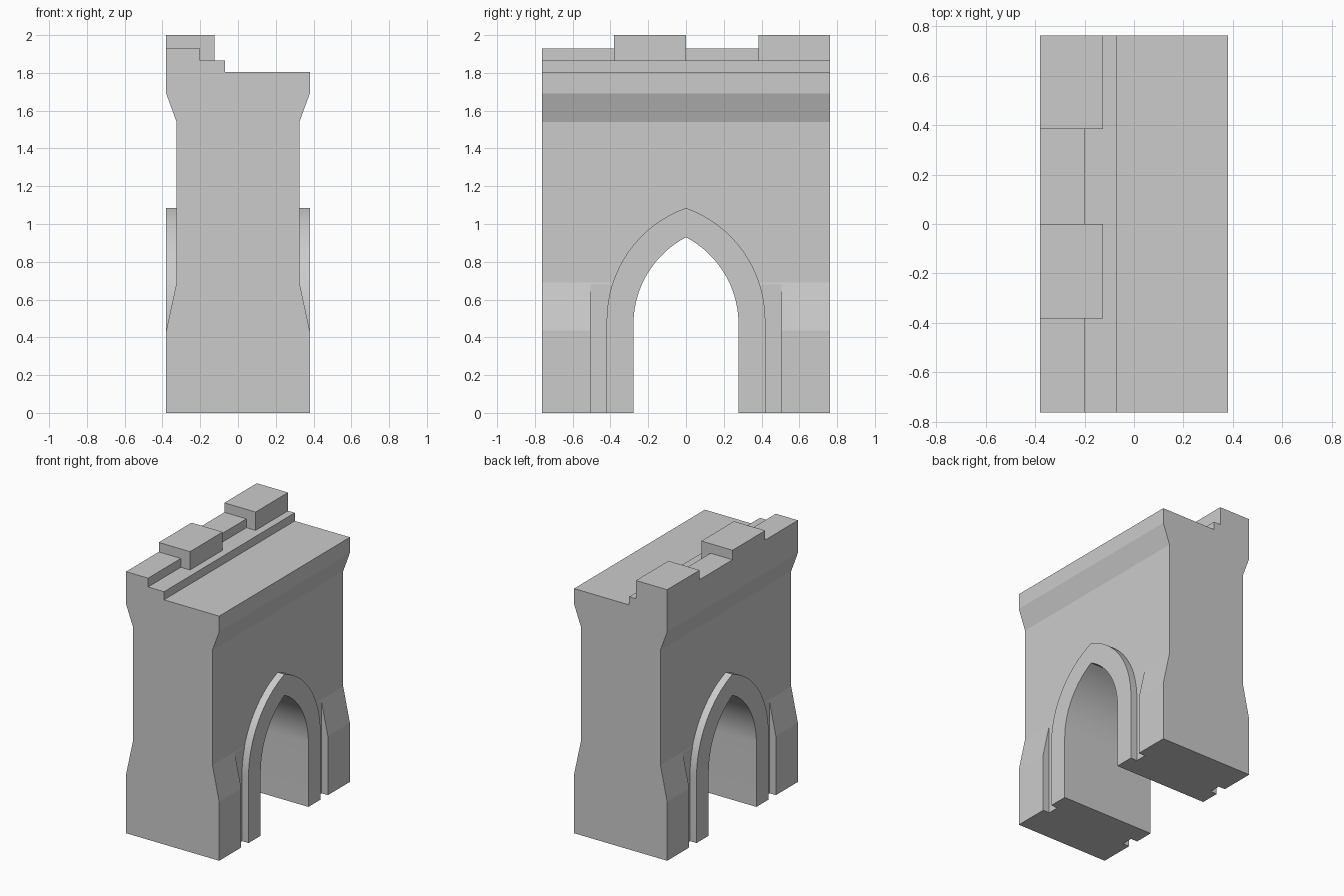
import bpy, bmesh, math
from mathutils import Vector

if "Cube" in bpy.data.objects:
    bpy.data.objects.remove(bpy.data.objects["Cube"])


def prism(name, profile, axis, a, b):
    """Extrude a 2D profile along an axis: 'Y' uses (x, z), 'X' uses (y, z)."""
    bm = bmesh.new()
    if axis == 'Y':
        verts = [bm.verts.new((u, a, v)) for u, v in profile]
        step = Vector((0, b - a, 0))
    else:
        verts = [bm.verts.new((a, u, v)) for u, v in profile]
        step = Vector((b - a, 0, 0))
    face = bm.faces.new(verts)
    ext = bmesh.ops.extrude_face_region(bm, geom=[face], use_keep_orig=True)
    bmesh.ops.translate(bm, vec=step,
                        verts=[g for g in ext['geom'] if isinstance(g, bmesh.types.BMVert)])
    bmesh.ops.recalc_face_normals(bm, faces=bm.faces[:])
    mesh = bpy.data.meshes.new(name)
    bm.to_mesh(mesh)
    bm.free()
    ob = bpy.data.objects.new(name, mesh)
    bpy.context.collection.objects.link(ob)
    return ob


def rect(u0, u1, v0, v1):
    return [(u0, v0), (u1, v0), (u1, v1), (u0, v1)]


def pointed_arch(half, spring, apex, bottom, n=16):
    """Two-centred pointed arch outline in (y, z)."""
    rise = apex - spring
    r = (half * half + rise * rise) / (2 * half)
    end = math.atan2(rise, r - half)
    right = [(half - r + r * math.cos(end * i / n), spring + r * math.sin(end * i / n))
             for i in range(n + 1)]
    left = [(-y, z) for y, z in reversed(right[:-1])]
    return [(half, bottom)] + right + left + [(-half, bottom)]


def combine(target, tool, operation):
    mod = target.modifiers.new(operation.lower(), 'BOOLEAN')
    mod.operation = operation
    mod.solver = 'EXACT'
    mod.object = tool
    bpy.context.view_layer.objects.active = target
    bpy.ops.object.modifier_apply(modifier=mod.name)
    bpy.data.objects.remove(tool, do_unlink=True)


# Wall with battered foot, flared head and stepped parapet
wall = prism("gate_wall", [
    (-0.38, 0), (0.38, 0), (0.38, 0.435), (0.325, 0.69), (0.325, 1.54), (0.38, 1.69),
    (0.38, 1.805), (-0.07, 1.805), (-0.07, 1.865), (-0.20, 1.865), (-0.20, 1.93),
    (-0.38, 1.93), (-0.38, 1.69), (-0.325, 1.54), (-0.325, 0.69), (-0.38, 0.435)],
    'Y', -0.762, 0.762)

# Raised merlons
for y0, y1 in ((-0.381, 0), (0.384, 0.762)):
    combine(wall, prism("merlon", rect(-0.38, -0.125, 1.84, 2.0), 'Y', y0, y1), 'UNION')

# Flat recess around the arch on both faces
for s in (-1, 1):
    combine(wall, prism("recess", rect(-0.505, 0.505, -0.1, 1.0), 'X', s * 0.327, s * 0.5),
            'DIFFERENCE')

# Projecting arch surround, then the passage through it
combine(wall, prism("surround", pointed_arch(0.42, 0.49, 1.085, 0), 'X', -0.38, 0.38), 'UNION')
combine(wall, prism("passage", pointed_arch(0.278, 0.47, 0.93, -0.1), 'X', -0.6, 0.6),
        'DIFFERENCE')

# Smooth arch curves, sharp masonry edges
bpy.ops.object.select_all(action='DESELECT')
wall.select_set(True)
bpy.context.view_layer.objects.active = wall
bpy.ops.object.shade_smooth_by_angle(angle=math.radians(12))
